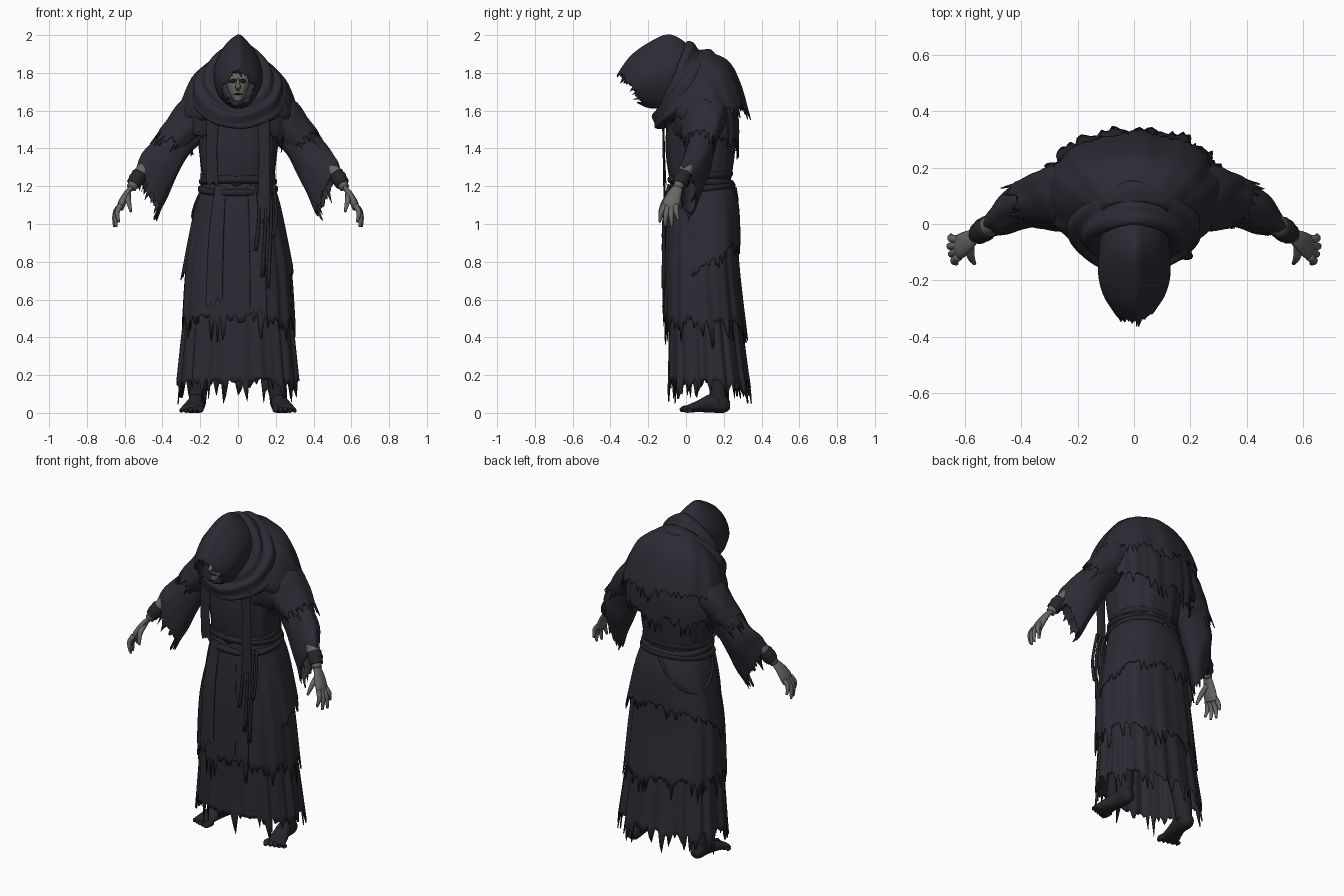
import bpy, bmesh, math, random
from mathutils import Vector as V

random.seed(7)
if "Cube" in bpy.data.objects:
    bpy.data.objects.remove(bpy.data.objects["Cube"])


def material(name, rgb):
    m = bpy.data.materials.new(name)
    m.use_nodes = True
    m.diffuse_color = (*rgb, 1)
    b = m.node_tree.nodes["Principled BSDF"]
    b.inputs["Base Color"].default_value = (*rgb, 1)
    b.inputs["Roughness"].default_value = 0.9
    return m


CLOTH = material("dark_cloth", (0.024, 0.025, 0.034))
UNDER = material("worn_cloth", (0.023, 0.024, 0.032))
WRAP = material("dark_leather", (0.019, 0.0185, 0.023))
SKIN = material("grey_skin", (0.135, 0.135, 0.125))
FACE = material("pale_face", (0.13, 0.12, 0.11))
BLACK = material("eye_shadow", (0.01, 0.01, 0.011))


def smooth_rings(rings, steps):
    """Catmull-Rom through rings, each a triple of vectors."""
    out, last = [], len(rings) - 1
    for i in range(last):
        a, b, c, d = (rings[max(0, min(last, i + k))] for k in (-1, 0, 1, 2))
        for s in range(steps):
            t = s / steps
            out.append([(2 * q + (r - p) * t + (2 * p - 5 * q + 4 * r - w) * t * t
                         + (3 * q - p - 3 * r + w) * t ** 3) / 2
                        for p, q, r, w in zip(a, b, c, d)])
    out.append(rings[-1])
    return out


def loft(name, rings, mat, n=96, steps=5, fold=0.0, waves=11, hem=0.0,
         thick=0.006, power=1.0, peak=0.0, cap=False, lumps=0.0):
    """Skin rings (first end, second end, half width) with folds and a torn hem."""
    rings = smooth_rings([[V(v) for v in r] for r in rings], steps)
    bm, rows = bmesh.new(), []
    ph = random.uniform(0, 6)
    rag = [random.random() ** 1.6 * (1 + 0.5 * math.sin(i * 0.4 + ph)) for i in range(n)]
    for j, (p, q, w) in enumerate(rings):
        mid, half, f, row = (p + q) / 2, (p - q) / 2, j / (len(rings) - 1), []
        for i in range(n):
            t = math.tau * i / n
            c, s = math.cos(t), math.sin(t)
            c = math.copysign(abs(c) ** power, c)
            s = math.copysign(abs(s) ** power, s)
            c *= 1 - peak * max(0, s) ** 2
            k = 1 + fold * (0.25 + f) * (math.sin(waves * t + ph + f) * 0.6
                                        + math.sin(int(waves * 1.7) * t + 2 * ph) * 0.4)
            k += lumps * math.sin(f * 14 + 2 * math.sin(2 * t + ph))
            row.append(mid + (half * s + w * c) * k)
        rows.append(row)
    if hem:
        for i in range(n):
            d = (rows[-1][i] - rows[-3][i]).normalized()
            rows[-1][i] = rows[-1][i] + d * hem * (rag[i] - 0.4)
            rows[-2][i] = rows[-2][i] + d * hem * (rag[i] - 0.4) * 0.3
    vs = [[bm.verts.new(p) for p in row] for row in rows]
    for a, b in zip(vs, vs[1:]):
        for i in range(n):
            k = (i + 1) % n
            bm.faces.new((a[i], a[k], b[k], b[i]))
    if cap:
        bm.faces.new(vs[0])
        bm.faces.new(vs[-1])
    bmesh.ops.recalc_face_normals(bm, faces=bm.faces)
    me = bpy.data.meshes.new(name)
    bm.to_mesh(me)
    bm.free()
    me.materials.append(mat)
    ob = bpy.data.objects.new(name, me)
    bpy.context.collection.objects.link(ob)
    for f in me.polygons:
        f.use_smooth = True
    if thick and not cap:
        m = ob.modifiers.new("cloth_thickness", "SOLIDIFY")
        m.thickness, m.offset = thick, 0


def tube(name, pts, radii, mat, flat=1.0, side=(0, 1, 0), **kw):
    """Round or flattened limb along a path; side is the wide direction."""
    pts, rings = [V(p) for p in pts], []
    for i, p in enumerate(pts):
        t = (pts[min(i + 1, len(pts) - 1)] - pts[max(i - 1, 0)]).normalized()
        b = t.cross(V(side)).normalized()
        a = b.cross(t)
        r = radii[i]
        rings.append((p + b * r * flat, p - b * r * flat, a * r))
    loft(name, rings, mat, **{"n": 16, "steps": 4, "cap": True, **kw})


def body(name, secs, mat, **kw):
    """Sections around the body: one end y and z, other end y and z, half width."""
    loft(name, [((0, a, b), (0, c, d), (w, 0, 0)) for a, b, c, d, w in secs], mat, **kw)


def ball(name, loc, scale, mat):
    bpy.ops.mesh.primitive_uv_sphere_add(segments=24, ring_count=14, location=loc)
    ob = bpy.context.object
    ob.name, ob.scale = name, scale
    ob.data.materials.append(mat)
    bpy.ops.object.shade_smooth()


# Robe: torso and three skirt layers
body("torso", [(-.02, 1.8, .16, 1.82, .14), (-.08, 1.68, .24, 1.7, .22),
               (-.1, 1.5, .26, 1.5, .215), (-.1, 1.36, .255, 1.36, .2),
               (-.075, 1.2, .23, 1.2, .182)], CLOTH, fold=.02, power=.9)
body("under_skirt", [(-.07, 1.22, .23, 1.22, .175), (-.08, .9, .26, .9, .235),
                     (-.085, .5, .29, .5, .28), (-.09, .14, .335, .14, .315)],
     UNDER, n=160, fold=.035, waves=17, hem=.1, power=.88)
body("over_skirt", [(-.075, 1.22, .235, 1.22, .183), (-.093, 1.08, .268, 1.08, .214),
                    (-.11, .8, .276, .8, .272), (-.115, .48, .315, .44, .295)],
     CLOTH, n=160, fold=.022, waves=13, hem=.12, power=.88)
body("hip_wrap", [(-.07, 1.22, .24, 1.22, .187), (-.085, 1.09, .272, 1.13, .22),
                  (-.09, .9, .283, 1.03, .252), (-.085, .64, .286, .9, .29)],
     CLOTH, n=140, fold=.012, waves=9, hem=.06, power=.88)

# Belt cords
for i, (z, tilt) in enumerate([(1.255, -.012), (1.225, .01), (1.185, -.02)]):
    grow = .012 + .006 * i
    body(f"belt_cord_{i + 1}", [(-.075 - g, z + d + tilt, .232 + g, z + d - tilt, .183 + g)
                                for d, g in ((.018, 0), (.01, grow), (-.01, grow), (-.018, 0))],
         WRAP, n=64, steps=3, power=.9)

# Shoulder cape in two ragged layers
body("lower_cape", [(-.04, 1.72, .1, 1.88, .13), (-.09, 1.64, .2, 1.84, .235),
                    (-.095, 1.58, .25, 1.71, .28), (-.08, 1.5, .275, 1.55, .295),
                    (-.06, 1.46, .275, 1.42, .285)],
     CLOTH, n=140, fold=.025, waves=15, hem=.09, power=.86)
body("upper_mantle", [(-.06, 1.72, .08, 1.92, .13), (-.11, 1.63, .215, 1.865, .24),
                      (-.115, 1.56, .28, 1.75, .29), (-.09, 1.54, .32, 1.615, .31)],
     CLOTH, n=140, fold=.025, waves=9, hem=.07, power=.9)

# Draped cowl around the neck, pinched at the nape
body("cowl", [(.01, 1.86, -.06, 1.67, .1), (.0, 1.955, -.11, 1.65, .135),
              (.04, 1.96, -.14, 1.635, .175), (.07, 1.92, -.14, 1.6, .19),
              (.13, 1.92, -.175, 1.58, .225), (.17, 1.875, -.165, 1.535, .235),
              (.21, 1.85, -.16, 1.51, .25), (.2, 1.8, -.11, 1.51, .225)],
     CLOTH, fold=.015, waves=5, lumps=.014, peak=.35)

# Peaked hood with torn opening
body("hood", [(.05, 1.9, .07, 1.76, .08), (-.02, 1.97, .02, 1.68, .108),
              (-.1, 2.0, -.08, 1.62, .122), (-.2, 1.955, -.16, 1.615, .125),
              (-.29, 1.89, -.205, 1.62, .108), (-.35, 1.81, -.23, 1.63, .08)],
     CLOTH, n=80, fold=.02, waves=5, hem=.035, peak=.48)

# Gaunt face in the shadow of the hood, tapering to the chin
body("face", [(-.2, 1.8, -.15, 1.8, .045), (-.24, 1.75, -.14, 1.75, .058),
              (-.245, 1.7, -.14, 1.7, .048), (-.245, 1.65, -.17, 1.65, .022)],
     FACE, n=32, cap=True)
tube("nose", [(0, -.235, 1.765), (0, -.268, 1.725), (0, -.24, 1.71)], [.008, .013, .008], FACE)
tube("mouth", [(-.022, -.238, 1.685), (0, -.246, 1.688), (.022, -.238, 1.685)],
     [.003, .005, .003], BLACK, side=(0, 0, 1))

for s, label in ((1, "left"), (-1, "right")):
    def m(*pts):
        return [(s * p[0], p[1], p[2]) for p in pts]

    ball(f"{label}_eye_socket", (s * .025, -.23, 1.757), (.018, .012, .012), BLACK)

    # Cape flap over the upper arm, and the hanging bell sleeve
    flap = [((.16, .085, 1.76), (.19, .085, 1.46), .14), ((.29, .085, 1.655), (.24, .085, 1.43), .125),
            ((.36, .08, 1.565), (.28, .08, 1.405), .105), ((.425, .07, 1.475), (.31, .075, 1.37), .09)]
    sleeve = [((.18, .08, 1.7), (.2, .08, 1.43), .11), ((.355, .08, 1.53), (.265, .085, 1.37), .083),
              ((.465, .05, 1.415), (.335, .07, 1.24), .076),
              ((.515, .005, 1.345), (.385, .045, 1.13), .058),
              ((.535, -.012, 1.29), (.422, .02, 1.05), .042)]
    for part, rings, ragged in (("cape_flap", flap, .09), ("sleeve", sleeve, .07)):
        loft(f"{label}_{part}", [(*m(p, q), (s * w * .35, w * .93, 0)) for p, q, w in rings],
             CLOTH, n=72, fold=.04, waves=5, hem=ragged, lumps=.02)

    # Forearm, cuff and hand
    tube(f"{label}_forearm", m((.43, .05, 1.36), (.51, -.005, 1.275), (.565, -.045, 1.19)),
         [.045, .038, .026], SKIN)
    tube(f"{label}_cuff", m((.518, -.01, 1.265), (.535, -.022, 1.24), (.555, -.037, 1.21)),
         [.04, .042, .036], WRAP, n=24, lumps=.04)
    tube(f"{label}_palm", m((.56, -.04, 1.2), (.59, -.06, 1.16), (.615, -.078, 1.11),
                            (.625, -.085, 1.08)), [.025, .037, .046, .04], SKIN, flat=.45)
    tips = [(.65, -.04, 1.02), (.655, -.075, .985), (.645, -.11, .985), (.63, -.14, 1.01)]
    for i, tip in enumerate(tips):
        base = V((.622, -.055 - .02 * i, 1.1))
        knuckle = base.lerp(V(tip), .5) + V((.014, -.004, .004))
        tube(f"{label}_finger_{i + 1}", m(base, knuckle, tip), [.015, .0135, .007], SKIN, n=10)
    tube(f"{label}_thumb", m((.585, -.065, 1.16), (.58, -.115, 1.12), (.567, -.14, 1.065)),
         [.018, .014, .007], SKIN, n=10, side=(1, 0, 0))

    # Leg and bare foot with toes
    tube(f"{label}_leg", m((.18, .13, .5), (.205, .165, .2), (.215, .175, .05)),
         [.075, .052, .045], WRAP)
    foot = [(.215, .233, .02, .06, .02), (.215, .2, 0, .1, .042), (.22, .13, .002, .1, .044),
            (.236, .06, .004, .065, .053), (.247, .005, 0, .04, .06)]
    loft(f"{label}_foot", [((s * x, y, b), (s * x, y, a), (w, 0, 0)) for x, y, a, b, w in foot],
         WRAP, n=24, cap=True)
    for i in range(5):
        x, y = .2 + .025 * i, -.032 + .009 * i
        r = .018 - .002 * i
        tube(f"{label}_toe_{i + 1}", m((x, .03, r), (x, y + .02, r * 1.15), (x + .003, y, r * .8)),
             [r, r, r * .45], WRAP, n=10, side=(1, 0, 0))

    # Scarf tail falling from the cowl
    end = 1.0 if s > 0 else 1.2
    tube(f"{label}_scarf_tail", m((.13, -.12, 1.58), (.14, -.118, 1.4), (.135, -.11, end)),
         [.035, .03, .034], UNDER, flat=.2, side=(1, 0, 0), cap=False, hem=.08, thick=0)

# Ragged strips on the front of the skirt
for i, (x, z) in enumerate([(-.115, .58), (.1, .52)]):
    tube(f"skirt_strip_{i + 1}", [(x * .8, -.082, 1.2), (x, -.109, .95), (x * 1.1, -.12, z)],
         [.03, .04, .045], CLOTH, flat=.12, side=(1, 0, 0), cap=False, hem=.1, thick=0)

# Cord ends hanging from the belt, and a loop drooping over the hip
for i, (x, z) in enumerate([(.1, .86), (.135, .72), (.165, .66), (.19, .93)]):
    tube(f"hanging_cord_{i + 1}", [(x, -.09, 1.21), (x + .012, -.115, 1.05), (x - .006, -.118, z)],
         [.008, .008, .011], WRAP, n=8, side=(1, 0, 0))
loop = []
for k in range(9):
    a, d = k / 4, math.sin(math.pi * k / 8)
    loop.append((-(.2 + .05 * d) * math.sin(a), .09 + (.168 + .04 * d) * math.cos(a),
                 1.19 - .18 * d))
tube("hip_cord", loop, [.011] * 9, WRAP, n=8, side=(0, 0, 1))
